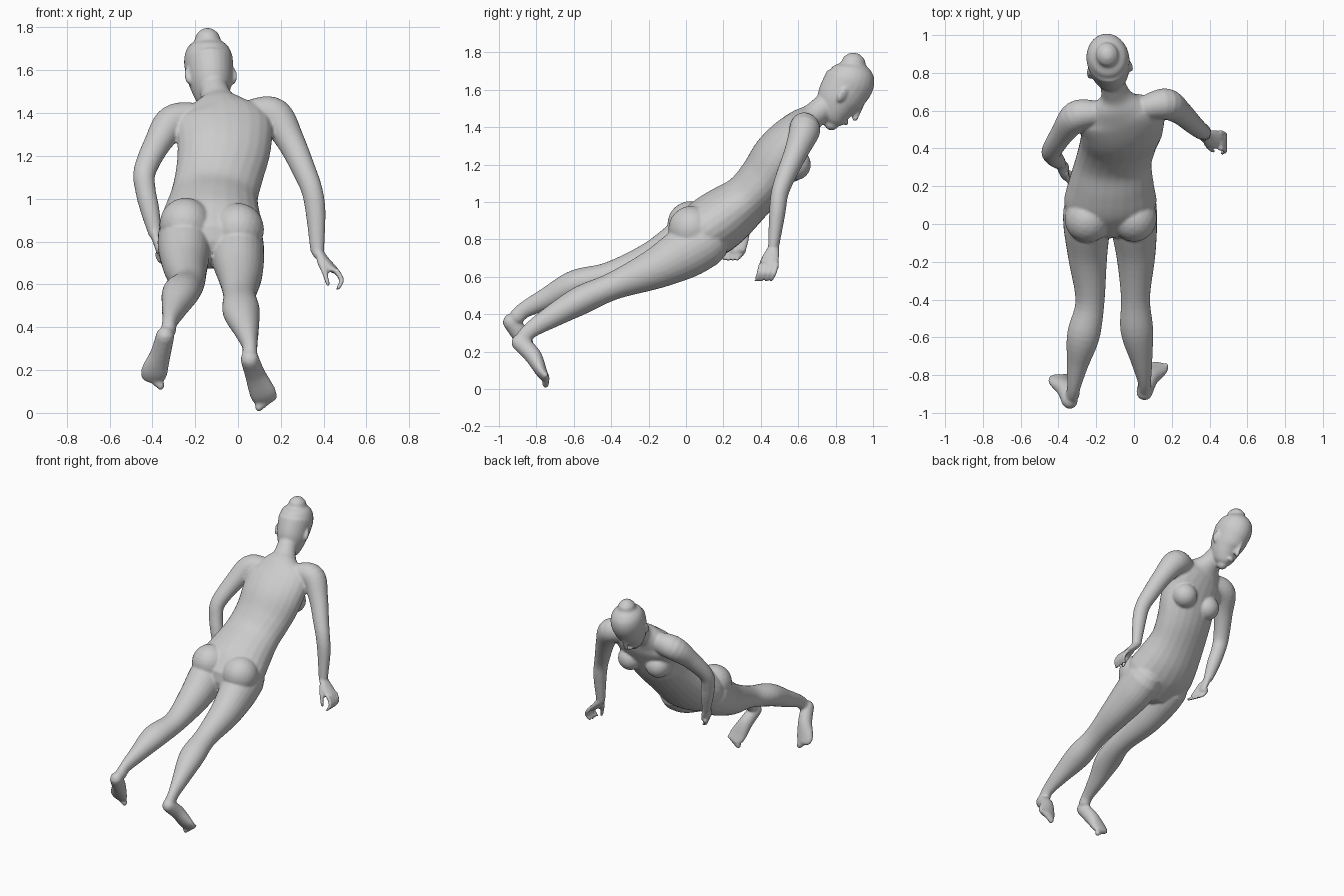
import bpy, bmesh, math
from mathutils import Vector, Matrix

bm = bmesh.new()
SIDES = 24


def spline(a, b, c, d, t):
    # Catmull-Rom interpolation of whole sections (position, half width, half depth)
    return [0.5 * (2 * q + (r - p) * t + (2 * p - 5 * q + 4 * r - s) * t * t
                   + (3 * q - p - 3 * r + s) * t ** 3) for p, q, r, s in zip(a, b, c, d)]


def loft(sections, side=(1, 0, 0), steps=5):
    """Closed tube with round ends through sections (x, y, z, half width, half depth)."""
    s = [sections[0]] + list(sections) + [sections[-1]]
    pts = [spline(*s[i:i + 4], k / steps) for i in range(len(s) - 3) for k in range(steps)]
    pts.append(list(sections[-1]))
    pos = [Vector(p[:3]) for p in pts]
    rings = []
    last = len(pts) - 1
    for i, p in enumerate(pts):
        tan = (pos[min(i + 1, last)] - pos[max(i - 1, 0)]).normalized()
        r = min(p[3], p[4])
        body = [(pos[i], tan, p[3], p[4])]
        ends = [(k, f) for k, f in ((0.5, 0.86), (0.85, 0.5), (0.97, 0.2))]
        if i == 0:
            body = [(pos[i] - tan * r * k, tan, p[3] * f, p[4] * f) for k, f in ends[::-1]] + body
        if i == last:
            body += [(pos[i] + tan * r * k, tan, p[3] * f, p[4] * f) for k, f in ends]
        rings += body
    loops = []
    for c, tan, w, d in rings:
        sx = Vector(side)
        sx = (sx - tan * sx.dot(tan)).normalized()
        sy = tan.cross(sx)
        loops.append([bm.verts.new(c + sx * w * math.cos(a) + sy * d * math.sin(a))
                      for a in (2 * math.pi * k / SIDES for k in range(SIDES))])
    for a, b in zip(loops, loops[1:]):
        for k in range(SIDES):
            j = (k + 1) % SIDES
            bm.faces.new((a[k], a[j], b[j], b[k]))
    bm.faces.new(loops[0][::-1])
    bm.faces.new(loops[-1])


def blob(center, size, rot=Matrix.Identity(4)):
    m = Matrix.Translation(center) @ rot @ Matrix.Diagonal((*size, 1))
    bmesh.ops.create_icosphere(bm, subdivisions=3, radius=1, matrix=m)


# torso, pelvis to neck, slightly rolled so the right shoulder is forward
loft([(-0.125, 0.07, 0.82, 0.235, 0.15),
      (-0.125, 0.13, 0.865, 0.245, 0.165),
      (-0.12, 0.22, 0.93, 0.225, 0.16),
      (-0.108, 0.33, 1.02, 0.203, 0.137),
      (-0.085, 0.42, 1.125, 0.205, 0.138),
      (-0.065, 0.495, 1.25, 0.22, 0.135),
      (-0.07, 0.575, 1.355, 0.225, 0.115),
      (-0.085, 0.625, 1.415, 0.15, 0.09),
      (-0.095, 0.675, 1.455, 0.085, 0.07),
      (-0.11, 0.73, 1.50, 0.068, 0.068),
      (-0.125, 0.80, 1.56, 0.068, 0.068)], (1, 0.15, 0.07))

# buttocks and breasts
for c in ((0.0, 0.03, 0.855), (-0.245, 0.025, 0.88)):
    blob(c, (0.122, 0.125, 0.125))
for c in ((0.045, 0.583, 1.20), (-0.165, 0.56, 1.19)):
    blob(c, (0.085, 0.085, 0.085))

# legs
loft([(-0.005, 0.10, 0.79, 0.125, 0.14),
      (0.0, -0.01, 0.725, 0.123, 0.138),
      (0.01, -0.17, 0.64, 0.103, 0.108),
      (0.008, -0.39, 0.55, 0.077, 0.074),
      (0.015, -0.56, 0.475, 0.087, 0.077),
      (0.04, -0.72, 0.385, 0.058, 0.06),
      (0.055, -0.83, 0.315, 0.036, 0.044),
      (0.055, -0.87, 0.27, 0.036, 0.042)])
loft([(-0.25, 0.07, 0.82, 0.125, 0.14),
      (-0.25, -0.02, 0.765, 0.123, 0.135),
      (-0.245, -0.18, 0.68, 0.103, 0.108),
      (-0.233, -0.41, 0.605, 0.077, 0.074),
      (-0.268, -0.59, 0.56, 0.087, 0.077),
      (-0.298, -0.74, 0.485, 0.058, 0.06),
      (-0.318, -0.86, 0.425, 0.036, 0.044),
      (-0.325, -0.905, 0.385, 0.036, 0.042)])

# feet, each with five toes from big to little
feet = (
    ([(0.055, -0.89, 0.25, 0.043, 0.046), (0.08, -0.82, 0.18, 0.048, 0.046),
      (0.115, -0.775, 0.095, 0.062, 0.032), (0.13, -0.752, 0.06, 0.055, 0.022)],
     (0.31, -0.04, 0.1), (0.098, -0.75, 0.03), (0.172, -0.748, 0.075)),
    ([(-0.34, -0.935, 0.36, 0.043, 0.046), (-0.362, -0.875, 0.275, 0.048, 0.046),
      (-0.39, -0.835, 0.195, 0.062, 0.032), (-0.395, -0.815, 0.16, 0.055, 0.022)],
     (0.29, 0.02, -0.07), (-0.362, -0.81, 0.13), (-0.432, -0.818, 0.178)))
for sole, side, big, little in feet:
    loft(sole, side)
    for i in range(5):
        c = Vector(big).lerp(Vector(little), i / 4)
        r = 0.019 - 0.002 * i
        blob(c, (r, r, r * 1.3))

# arms
loft([(0.08, 0.62, 1.395, 0.07, 0.075),
      (0.17, 0.635, 1.385, 0.083, 0.085),
      (0.245, 0.59, 1.27, 0.064, 0.066),
      (0.31, 0.53, 1.13, 0.052, 0.055),
      (0.345, 0.50, 1.04, 0.046, 0.05),
      (0.362, 0.488, 0.94, 0.043, 0.047),
      (0.37, 0.468, 0.76, 0.029, 0.033)], (0.3, 1, 0))
loft([(-0.21, 0.585, 1.375, 0.07, 0.075),
      (-0.305, 0.57, 1.355, 0.083, 0.083),
      (-0.375, 0.485, 1.26, 0.062, 0.064),
      (-0.435, 0.39, 1.13, 0.05, 0.053),
      (-0.432, 0.36, 1.04, 0.046, 0.048),
      (-0.412, 0.34, 0.95, 0.043, 0.045),
      (-0.388, 0.315, 0.84, 0.029, 0.032)], (0.3, 1, 0))

# hands: palm, four curled fingers, thumb
hands = (
    ([(0.37, 0.468, 0.75, 0.032, 0.026), (0.405, 0.455, 0.71, 0.045, 0.022),
      (0.445, 0.445, 0.67, 0.05, 0.018)],
     (0.458, 0.485, 0.665), (0.0, -0.028, 0.0), (0.026, -0.012, -0.045), (0.008, -0.028, -0.085),
     ((0.385, 0.43, 0.71), (0.405, 0.40, 0.655), (0.42, 0.385, 0.60))),
    ([(-0.388, 0.315, 0.845, 0.03, 0.026), (-0.372, 0.29, 0.79, 0.045, 0.022),
      (-0.362, 0.275, 0.75, 0.047, 0.018)],
     (-0.375, 0.31, 0.74), (0.01, -0.024, 0.0), (0.012, -0.022, -0.03), (0.04, -0.035, -0.047),
     ((-0.365, 0.27, 0.80), (-0.35, 0.235, 0.765), (-0.335, 0.205, 0.725))))
for palm, base, step, mid, tip, thumb in hands:
    loft(palm, (0.1, 1, 0.1), 4)
    for i in range(4):
        b = Vector(base) + Vector(step) * i
        loft([(*b, 0.014, 0.014), (*(b + Vector(mid)), 0.012, 0.012),
              (*(b + Vector(tip)), 0.009, 0.009)], (0.1, 1, 0.15), 4)
    loft([(*p, r, r) for p, r in zip(thumb, (0.019, 0.014, 0.01))], (0.1, 1, 0.15), 4)

# head, in its own frame: right, face and up directions
face = Vector((-0.14, 0.82, -0.55)).normalized()
right = Vector((0.98, 0.17, 0.0))
right = (right - face * right.dot(face)).normalized()
up = right.cross(face)
origin = Vector((-0.133, 0.845, 1.605))
frame = Matrix((right, face, up)).transposed().to_4x4()


def at(r, f, u):
    return origin + right * r + face * f + up * u


loft([(*at(0, f, u), w, d) for u, f, w, d in (
    (-0.195, 0.045, 0.035, 0.04), (-0.175, 0.04, 0.058, 0.065), (-0.13, 0.025, 0.082, 0.09),
    (-0.07, 0.01, 0.1, 0.12), (0.0, 0.006, 0.11, 0.132), (0.06, 0.002, 0.113, 0.133),
    (0.11, -0.017, 0.096, 0.108), (0.138, -0.03, 0.062, 0.068))], right)
# nose, lips, ears
loft([(*at(0, 0.13, -0.02), 0.010, 0.012), (*at(0, 0.134, -0.07), 0.013, 0.014),
      (*at(0, 0.138, -0.10), 0.017, 0.015)], right)
blob(at(0, 0.108, -0.146), (0.028, 0.014, 0.014), frame)
for s in (-1, 1):
    tilt = frame @ Matrix.Rotation(s * 0.3, 4, 'Z')
    blob(at(s * 0.11, -0.005, -0.042), (0.011, 0.026, 0.042), tilt)

# fuse all parts into one smooth skin
bmesh.ops.recalc_face_normals(bm, faces=bm.faces[:])
mesh = bpy.data.meshes.new("human_body")
bm.to_mesh(mesh)
bm.free()
body = bpy.data.objects.new("human_body", mesh)
bpy.context.collection.objects.link(body)
skin = bpy.data.materials.new("plain grey")
skin.diffuse_color = (0.6, 0.6, 0.6, 1)
mesh.materials.append(skin)
fuse = body.modifiers.new("fuse", 'REMESH')
fuse.mode = 'VOXEL'
fuse.voxel_size = 0.0085
fuse.use_smooth_shade = True
soft = body.modifiers.new("soften", 'SMOOTH')
soft.factor = 0.5
soft.iterations = 4
